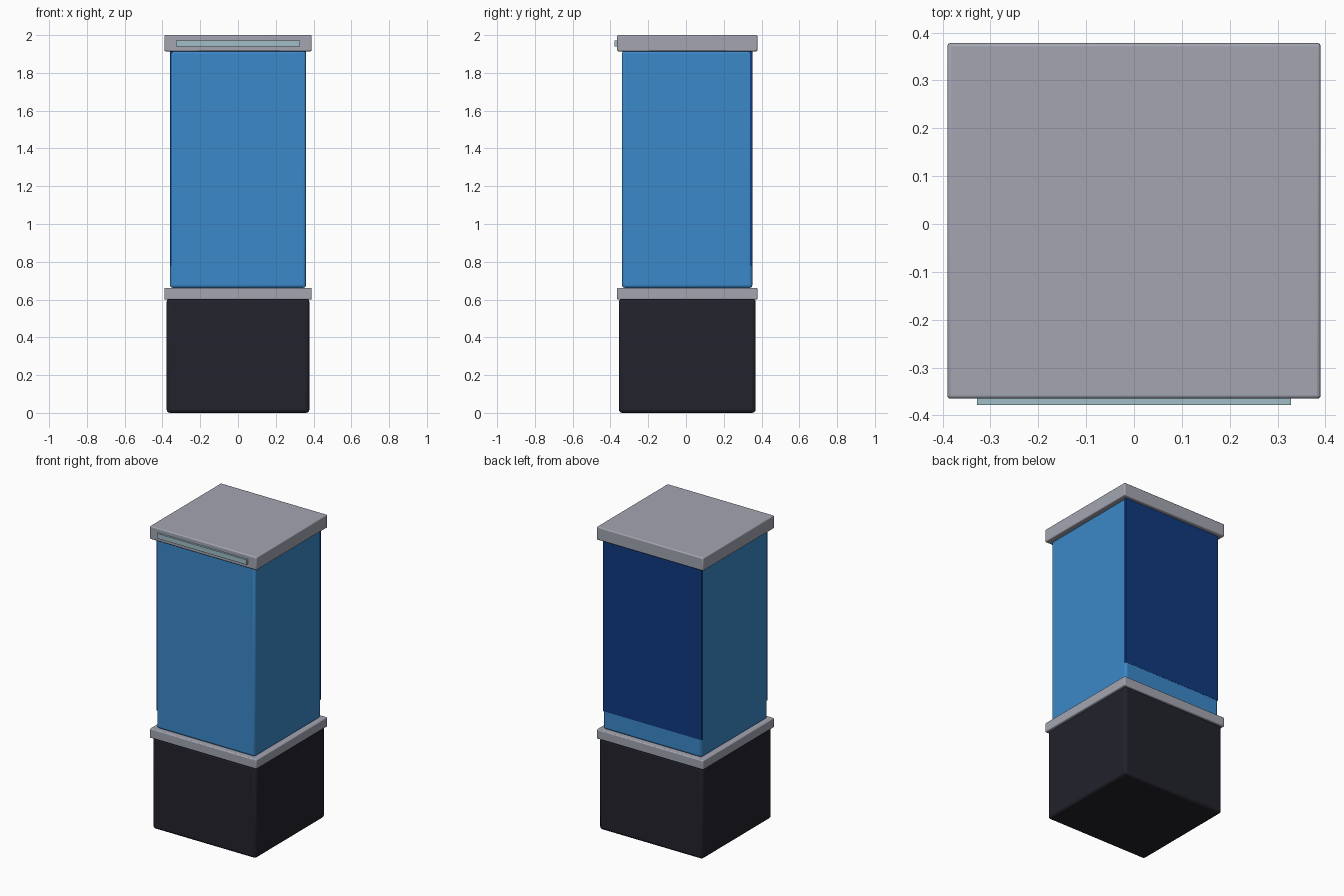
import bpy

if "Cube" in bpy.data.objects:
    bpy.data.objects.remove(bpy.data.objects["Cube"])


def material(name, rgb):
    m = bpy.data.materials.new(name)
    m.diffuse_color = (*rgb, 1.0)
    m.use_nodes = True
    m.node_tree.nodes["Principled BSDF"].inputs["Base Color"].default_value = m.diffuse_color
    return m


GREY = material("trim grey", (0.366, 0.376, 0.44))
BLACK = material("base black", (0.016, 0.016, 0.025))
BLUE = material("glass blue", (0.044, 0.25, 0.584))
NAVY = material("backing navy", (0.005, 0.042, 0.212))
PALE = material("light strip pale", (0.35, 0.515, 0.565))


def box(name, x, y, z, mat, bevel=0.0, segments=3):
    """Box from (min, max) ranges, with optional rounded edges."""
    bpy.ops.mesh.primitive_cube_add(
        size=1, location=[(a + b) / 2 for a, b in (x, y, z)])
    ob = bpy.context.object
    ob.name = name
    ob.scale = [b - a for a, b in (x, y, z)]
    bpy.ops.object.transform_apply(location=False, rotation=False, scale=True)
    ob.data.materials.append(mat)
    if bevel:
        mod = ob.modifiers.new("rounded edges", "BEVEL")
        mod.width, mod.segments = bevel, segments
        bpy.ops.object.shade_smooth_by_angle()
    return ob


def centred(name, half_x, half_y, z, mat, bevel):
    """Box centred on the tank axis, which sits a little behind y = 0."""
    cy = 0.0065
    return box(name, (-half_x, half_x), (cy - half_y, cy + half_y), z, mat, bevel)


# Cabinet, trims and tank
centred("base_cabinet", 0.378, 0.362, (0.0, 0.605), BLACK, 0.018)
centred("lower_trim", 0.39, 0.3715, (0.6, 0.662), GREY, 0.006)
centred("tank_body", 0.36, 0.345, (0.662, 1.916), BLUE, 0.014)
centred("lid", 0.39, 0.3715, (1.914, 2.0), GREY, 0.007)

# Dark backing on the rear, and its return just inside the left wall
box("rear_backing", (-0.36, 0.36), (0.335, 0.3525), (0.78, 1.915), NAVY)
box("left_backing", (-0.359, -0.345), (-0.337, 0.351), (0.78, 1.915), NAVY)

# Light strip on the front of the lid
box("light_strip", (-0.328, 0.328), (-0.378, -0.36), (1.94, 1.972), PALE)
